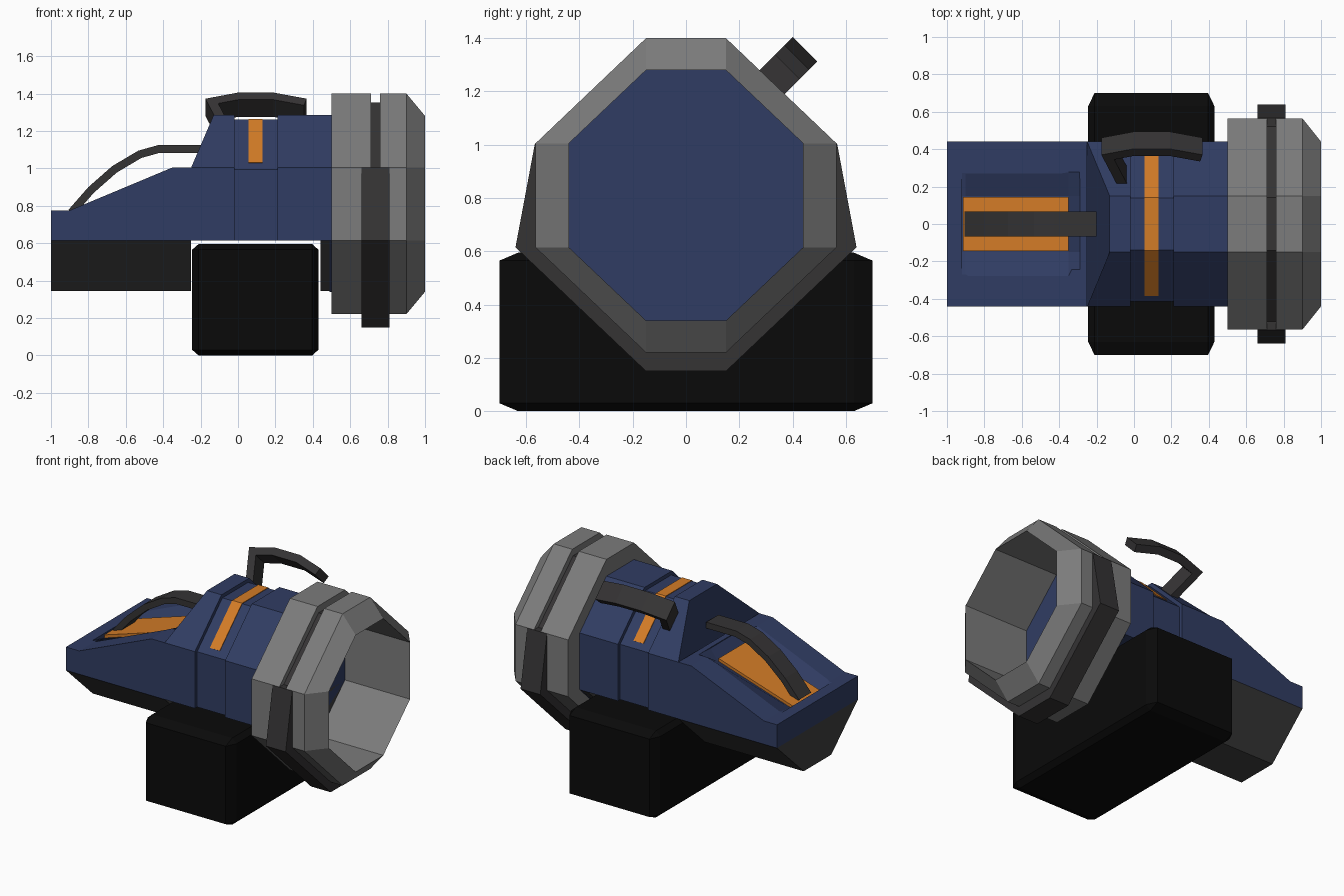
import bpy, bmesh
from mathutils import Vector

if "Cube" in bpy.data.objects:
    bpy.data.objects.remove(bpy.data.objects["Cube"])


def material(name, r, g, b):
    m = bpy.data.materials.new(name)
    m.diffuse_color = (r, g, b, 1)
    m.use_nodes = True
    m.node_tree.nodes["Principled BSDF"].inputs["Base Color"].default_value = m.diffuse_color
    return m


BLUE = material("blue", .03, .046, .125)
ORANGE = material("orange", .65, .2, .02)
GREY = material("mid_grey", .2, .2, .2)
UNDER = material("under_grey", .05, .05, .05)
DARK = material("dark_grey", .035, .033, .034)
BLACK = material("black", .003, .003, .003)


def loft(name, rings, mat=None, closed=False):
    """Skin a list of equal-length point rings; cap the ends or join them."""
    bm = bmesh.new()
    vs = [[bm.verts.new(p) for p in r] for r in rings]
    n = len(rings[0])
    pairs = list(zip(vs, vs[1:])) + ([(vs[-1], vs[0])] if closed else [])
    for a, b in pairs:
        for i in range(n):
            j = (i + 1) % n
            bm.faces.new((a[i], a[j], b[j], b[i]))
    if not closed:
        bm.faces.new(vs[0])
        bm.faces.new(vs[-1])
    bmesh.ops.recalc_face_normals(bm, faces=bm.faces)
    me = bpy.data.meshes.new(name)
    bm.to_mesh(me)
    bm.free()
    if mat:
        me.materials.append(mat)
    ob = bpy.data.objects.new(name, me)
    bpy.context.collection.objects.link(ob)
    return ob


def at(x, section):
    return [(x, y, z) for y, z in section]


def mirror(half):
    """Complete a +y half section into a full loop."""
    return half + [(-y, z) for y, z in reversed(half)]


def prism(name, section, x0, x1, mat):
    return loft(name, [at(x0, section), at(x1, section)], mat)


def octagon(top_y, top, side_y, side, cz=.81):
    return mirror([(top_y, cz + top), (side_y, cz + side),
                   (side_y, cz - side), (top_y, cz - top)])


def strap(name, path, half_t, half_w, place, mat):
    """Flat bent bar along a 2D path, mapped to 3D by place(u, w, v)."""
    pts = [Vector(p) for p in path]
    rings = []
    for i, p in enumerate(pts):
        d0 = (p - pts[max(i - 1, 0)]).normalized()
        d1 = (pts[min(i + 1, len(pts) - 1)] - p).normalized()
        t = (d0 + d1).normalized()
        k = half_t / max(t.dot(d0 if i else d1), .5)
        n = Vector((-t.y, t.x)) * k
        a, b = p + n, p - n
        rings.append([place(a.x, -half_w, a.y), place(a.x, half_w, a.y),
                      place(b.x, half_w, b.y), place(b.x, -half_w, b.y)])
    return loft(name, rings, mat)


OUTER = octagon(.15, .59, .565, .195)
BORE = octagon(.15, .47, .44, .195)
GROOVE = octagon(.14, .54, .525, .185)

# Blue main housing with an inset waist
full = mirror([(.44, .615), (.44, 1.005), (.15, 1.285)])
waist = mirror([(.415, .615), (.415, .995), (.14, 1.26)])
back = [(-.13 if z > 1.1 else -.25, y, z) for y, z in full]
loft("main_housing", [back, at(-.02, full), at(-.02, waist), at(.21, waist),
                      at(.21, full), at(.5, full)], BLUE)
prism("lens_plate", BORE, .49, .505, BLUE)

# Orange band over the waist
outer = [(.385, 1.03), (.142, 1.264), (-.142, 1.264), (-.385, 1.03)]
inner = [(-.37, 1.02), (-.13, 1.245), (.13, 1.245), (.37, 1.02)]
prism("waist_stripe", outer + inner, .055, .13, ORANGE)

# Sloped tail with a tapered recess
side = [(-1, .615), (-.25, .615), (-.25, 1.005), (-.35, 1.005), (-.9, .775), (-1, .775)]
tail = loft("tail_housing", [[(x, y, z) for x, z in side] for y in (-.44, .44)], BLUE)
stations = [(-.92, .745, .777), (-.9, .752, .777), (-.35, .925, 1.007), (-.29, 1.0, 1.007)]
cutter = loft("recess_cutter", [at(x, mirror([(.15, floor), (.28, rim), (.28, 1.2)]))
                                for x, floor, rim in stations])
cutter.hide_render = True
cutter.hide_viewport = True
cut = tail.modifiers.new("recess", 'BOOLEAN')
cut.operation = 'DIFFERENCE'
cut.solver = 'EXACT'
cut.object = cutter

# Orange panel on the recess floor
panel = [(-.915, .73), (-.35, .91), (-.35, .945), (-.915, .768)]
loft("recess_panel", [[(x, y, z) for x, z in panel] for y in (-.145, .145)], ORANGE)

# Grey underside, split around the foot block
keel = mirror([(.44, .615), (.15, .345)])
prism("rear_underside", keel, -1, -.25, UNDER)
prism("front_underside", keel, .44, .505, UNDER)

# Flared front ring with a groove and open bore
loft("front_ring", [at(.5, OUTER), at(.71, OUTER), at(.71, GROOVE), at(.76, GROOVE),
                    at(.76, OUTER), at(.9, OUTER), at(1, BORE), at(.5, BORE)],
     GREY, closed=True)
small = octagon(.14, .53, .515, .18)
big = octagon(.141, .543, .528, .187)
loft("groove_band", [at(.711, big), at(.759, big), at(.759, small), at(.711, small)],
     DARK, closed=True)

# Dark clamp under the ring
clamp_out = mirror([(.567, 1.005), (.64, .615), (.15, .15)])
clamp_in = mirror([(.52, 1.005), (.52, .64), (.14, .28)])
loft("ring_clamp", [[(x, *p) for x, p in zip((.66, .81, .81, .66), (a, a, b, b))]
                    for a, b in zip(clamp_out, clamp_in)], DARK)

# Arched tail handle
strap("tail_handle", [(-.89, .765), (-.785, .885), (-.66, .995), (-.525, 1.075),
                      (-.425, 1.103), (-.2, 1.103)],
      .021, .066, lambda u, w, v: (u, w, v), DARK)

# Open hook handle leaning out over the back shoulder
R = .7071
strap("side_handle", [(-.06, -.02), (-.14, .195), (0, .232), (.19, .232), (.36, .188)],
      .026, .065, lambda u, w, v: (u, .265 + R * (v + w), 1.176 + R * (v - w)), DARK)

# Black foot block; the bevel follows the stretched cube
bm = bmesh.new()
bmesh.ops.create_cube(bm, size=1)
bmesh.ops.bevel(bm, geom=bm.edges[:], offset=.05, segments=1, affect='EDGES')
me = bpy.data.meshes.new("foot_block")
bm.to_mesh(me)
bm.free()
me.materials.append(BLACK)
foot = bpy.data.objects.new("foot_block", me)
bpy.context.collection.objects.link(foot)
foot.scale = (.675, 1.4, .595)
foot.location = (.0925, 0, .2975)
